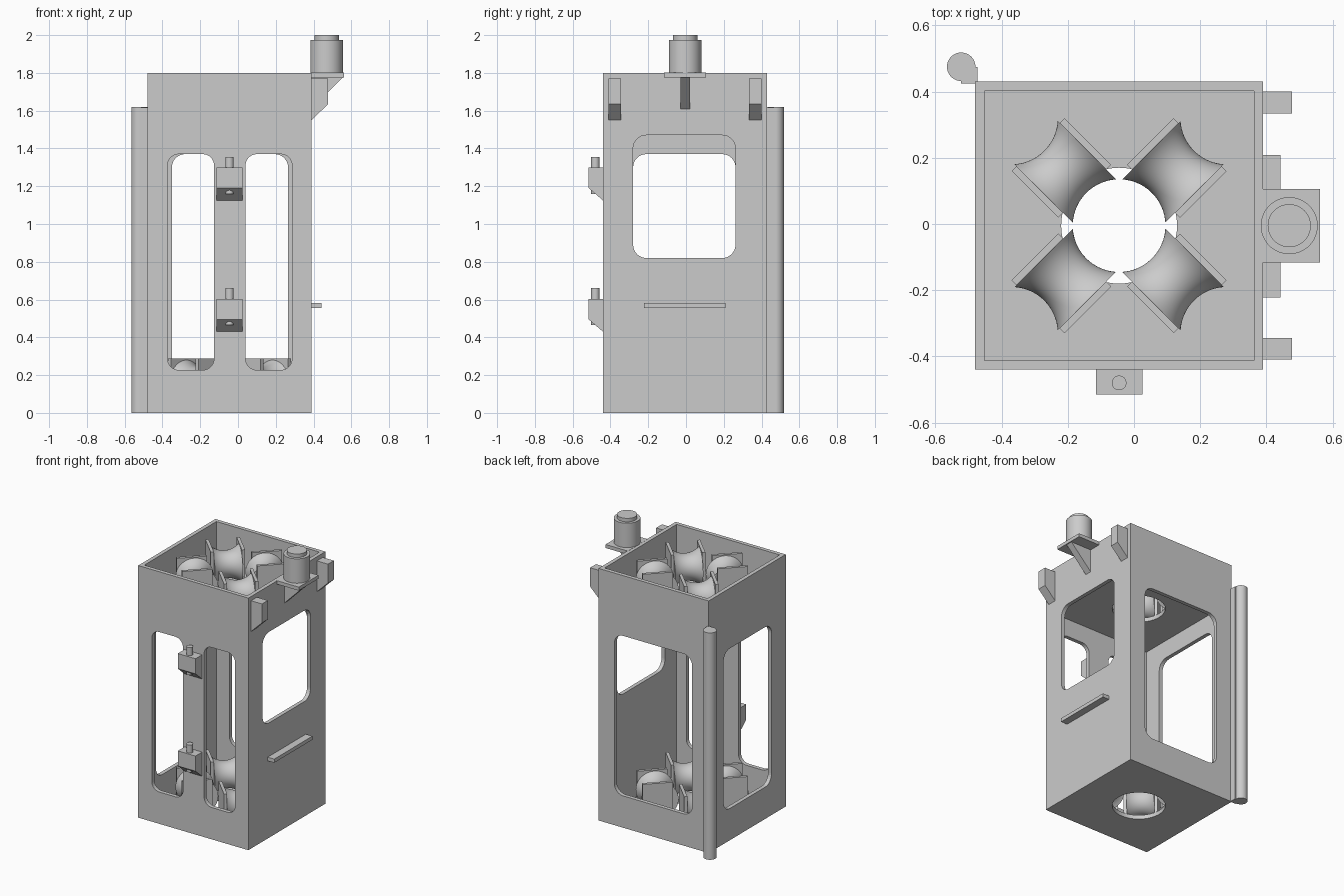
import bpy, bmesh, math
from mathutils import Matrix, Vector

cube = bpy.data.objects.get("Cube")
if cube:
    bpy.data.objects.remove(cube, do_unlink=True)

grey = bpy.data.materials.new("light grey")
grey.use_nodes = True
colour = (0.6, 0.6, 0.6, 1)
grey.diffuse_color = colour
grey.node_tree.nodes["Principled BSDF"].inputs["Base Color"].default_value = colour

CX, CY = -0.045, -0.005   # centre line of the housing


def finish(name, bm, smooth=False):
    bmesh.ops.recalc_face_normals(bm, faces=bm.faces)
    mesh = bpy.data.meshes.new(name)
    bm.to_mesh(mesh)
    bm.free()
    mesh.materials.append(grey)
    ob = bpy.data.objects.new(name, mesh)
    bpy.context.collection.objects.link(ob)
    if smooth:
        bpy.ops.object.select_all(action='DESELECT')
        ob.select_set(True)
        bpy.context.view_layer.objects.active = ob
        bpy.ops.object.shade_smooth_by_angle(angle=math.radians(35))
    return ob


def box(name, x, y, z, radius=0, axis=0):
    """Box from ranges; edges along the axis are rounded when radius is set."""
    bm = bmesh.new()
    bmesh.ops.create_cube(bm, size=1)
    for v in bm.verts:
        v.co = [(r[0] + r[1]) / 2 + c * (r[1] - r[0]) for r, c in zip((x, y, z), v.co)]
    if radius:
        edges = [e for e in bm.edges
                 if abs((e.verts[0].co - e.verts[1].co).normalized()[axis]) > 0.9]
        bmesh.ops.bevel(bm, geom=edges, offset=radius, segments=8, profile=0.5, affect='EDGES')
    return finish(name, bm)


def lathe(name, profile, matrix, steps=64):
    """Revolve (radius, height) points about z, then place."""
    bm = bmesh.new()
    vs = [bm.verts.new((r, 0, h)) for r, h in profile]
    edges = [bm.edges.new(p) for p in zip(vs, vs[1:])]
    bmesh.ops.spin(bm, geom=vs + edges, cent=(0, 0, 0), axis=(0, 0, 1),
                   angle=math.tau, steps=steps)
    bmesh.ops.remove_doubles(bm, verts=bm.verts, dist=0.0001)
    bm.transform(matrix)
    return finish(name, bm, smooth=True)


def rod(name, x, y, low, high, radius):
    return lathe(name, [(0, low), (radius, low), (radius, high), (0, high)],
                 Matrix.Translation((x, y, 0)))


def prism(name, points, axis, low, high):
    """Extrude a side profile along x (axis 0) or y (axis 1)."""
    bm = bmesh.new()
    place = (lambda a, b: (low, a, b)) if axis == 0 else (lambda a, b: (a, low, b))
    face = bm.faces.new([bm.verts.new(place(a, b)) for a, b in points])
    out = bmesh.ops.extrude_face_region(bm, geom=[face])
    shift = Vector((0, 0, 0))
    shift[axis] = high - low
    bmesh.ops.translate(bm, vec=shift, verts=[g for g in out["geom"]
                                              if isinstance(g, bmesh.types.BMVert)])
    return finish(name, bm)


# Housing: open-topped box with a middle shelf, windows and pole holes
housing = box("housing", (-0.48, 0.39), (-0.44, 0.43), (0, 1.8))
inner_x, inner_y = (-0.452, 0.362), (-0.412, 0.402)
cutters = [
    box("lower_cavity", inner_x, inner_y, (0.03, 1.5)),
    box("upper_cavity", inner_x, inner_y, (1.53, 1.9)),
    rod("pole_hole", CX, CY, -0.1, 1.7, 0.175),
    box("front_window_right", (-0.373, -0.127), (-0.5, -0.35), (0.227, 1.37), 0.06, 1),
    box("front_window_left", (0.04, 0.286), (-0.5, -0.35), (0.227, 1.37), 0.06, 1),
    box("back_window", (-0.35, 0.265), (0.35, 0.5), (0.227, 1.37), 0.07, 1),
    box("left_window", (-0.55, -0.4), (-0.28, 0.262), (0.227, 1.37), 0.07, 0),
    box("right_window", (0.3, 0.45), (-0.28, 0.262), (0.82, 1.47), 0.07, 0),
]
bpy.context.view_layer.objects.active = housing
for cutter in cutters:
    cutter.hide_render = True
    mod = housing.modifiers.new(cutter.name, 'BOOLEAN')
    mod.operation, mod.solver, mod.object = 'DIFFERENCE', 'EXACT', cutter
    bpy.ops.object.modifier_apply(modifier=mod.name)
    bpy.data.objects.remove(cutter, do_unlink=True)

# Two sets of four hourglass rollers, each held between two radial plates
HALF, AXLE, POLE = 0.092, 0.23, 0.14
curve = [-HALF + 2 * HALF * i / 20 for i in range(21)]
profile = [(0, -HALF)] + [(AXLE - math.sqrt(POLE ** 2 - t * t), t) for t in curve] + [(0, HALF)]
for level, base in (("lower", 0.03), ("upper", 1.53)):
    for i in range(4):
        turn = (Matrix.Translation((CX, CY, base))
                @ Matrix.Rotation(math.radians(45 + 90 * i), 4, 'Z'))
        lathe(f"{level}_roller_{i + 1}", profile,
              turn @ Matrix.Translation((AXLE, 0, 0.125)) @ Matrix.Rotation(math.pi / 2, 4, 'X'))
        for side in (-1, 1):
            y = sorted((side * HALF, side * (HALF + 0.021)))
            plate = box(f"{level}_roller_plate_{i + 1}", (0.147, 0.346), y, (0, 0.257))
            plate.data.transform(turn)

# Front hinge lugs with pins
for name, z in (("lower", 0.43), ("upper", 1.125)):
    lug = [(-0.44, z), (-0.515, z + 0.065), (-0.515, z + 0.173), (-0.44, z + 0.173)]
    prism(f"{name}_hinge_lug", lug, 0, -0.115, 0.025)
    rod(f"{name}_hinge_pin", CX, -0.48, z + 0.035, z + 0.23, 0.022)

# Right side: slat, hooks, motor bracket and motor
box("side_slat", (0.385, 0.442), (-0.222, 0.208), (0.555, 0.581))
hook = [(0.39, 1.55), (0.477, 1.635), (0.477, 1.77), (0.39, 1.77)]
for name, y in (("front", -0.41), ("back", 0.334)):
    prism(f"{name}_hook", hook, 1, y, y + 0.066)
box("motor_shelf", (0.385, 0.562), (-0.117, 0.106), (1.776, 1.801))
prism("motor_gusset", [(0.39, 1.61), (0.555, 1.776), (0.39, 1.776)], 1, -0.03, 0.02)
lathe("motor", [(0, 1.8), (0.086, 1.8), (0.086, 1.975), (0.065, 1.975), (0.065, 2), (0, 2)],
      Matrix.Translation((0.469, CY, 0)))

# Back corner post joined to the housing by a web
rod("corner_post", -0.522, 0.475, 0, 1.62, 0.043)
box("post_web", (-0.522, -0.472), (0.425, 0.475), (0, 1.618))
